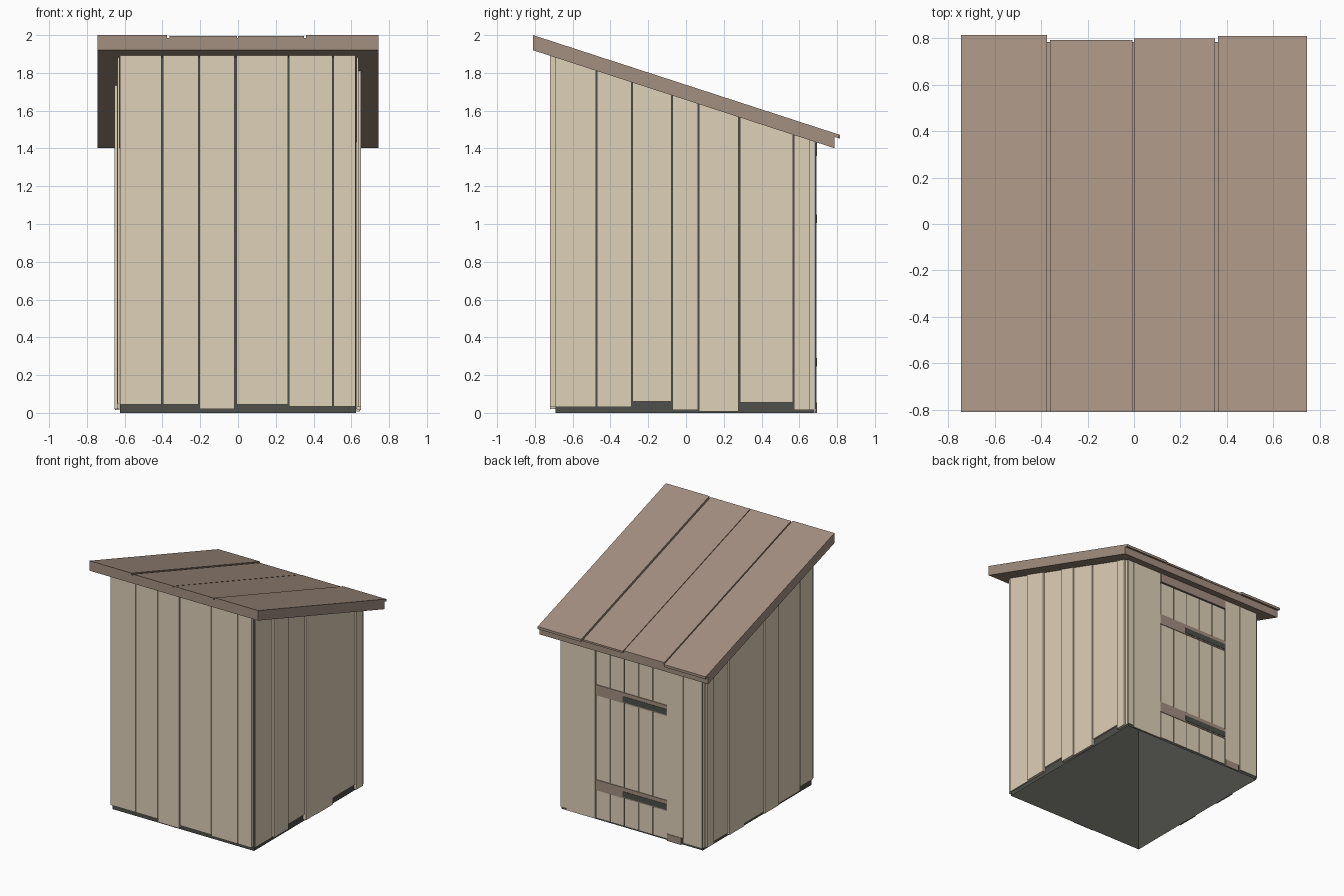
import bpy
import bmesh

cube = bpy.data.objects.get("Cube")
if cube:
    bpy.data.objects.remove(cube, do_unlink=True)


def material(name, r, g, b):
    m = bpy.data.materials.new(name)
    m.use_nodes = True
    m.diffuse_color = (r, g, b, 1)
    m.node_tree.nodes["Principled BSDF"].inputs["Base Color"].default_value = (r, g, b, 1)
    return m


beige = material("pale_wood", 0.74, 0.635, 0.48)
brown = material("brown_wood", 0.37, 0.276, 0.216)
dark = material("dark_grey", 0.077, 0.08, 0.068)

SLOPE = 0.325


def under_roof(y):
    return 1.92 - SLOPE * (y + 0.81)


def above(offset):
    return lambda y: under_roof(y) + offset


def block(name, mat, xs, ys, bottom, top, open_ends=False):
    """Box whose bottom and top are heights or functions of y."""
    bm = bmesh.new()
    bmesh.ops.create_cube(bm, size=1)
    if open_ends:
        ends = [f for f in bm.faces if abs(f.calc_center_median().z) > 0.4]
        bmesh.ops.delete(bm, geom=ends, context="FACES_ONLY")
    for v in bm.verts:
        x, y = xs[v.co.x > 0], ys[v.co.y > 0]
        z = top if v.co.z > 0 else bottom
        v.co = (x, y, z(y) if callable(z) else z)
    mesh = bpy.data.meshes.new(name)
    bm.to_mesh(mesh)
    bm.free()
    mesh.materials.append(mat)
    obj = bpy.data.objects.new(name, mesh)
    bpy.context.collection.objects.link(obj)


# Hollow dark inner walls, open at the ground
block("inner_walls", dark, (-0.625, 0.625), (-0.69, 0.68), 0, under_roof, open_ends=True)

# Front boards: left edge, right edge, bottom height
front = [(-0.625, -0.404, 0.045), (-0.398, -0.21, 0.045), (-0.205, -0.018, 0.02),
         (-0.009, 0.264, 0.045), (0.27, 0.5, 0.035), (0.506, 0.622, 0.035)]
for a, b, low in front:
    block("front_board", beige, (a, b), (-0.72, -0.692), low, under_roof)

# Side boards: front edge, back edge, bottom height, outer face
left_side = [(-0.69, -0.477, 0.03, 0.637), (-0.472, -0.289, 0.03, 0.65),
             (-0.283, -0.076, 0.06, 0.64), (-0.071, 0.064, 0.015, 0.65),
             (0.069, 0.279, 0.008, 0.645), (0.285, 0.566, 0.055, 0.64),
             (0.572, 0.655, 0.015, 0.648), (0.655, 0.68, 0.015, 0.635)]
right_side = [(-0.69, -0.535, 0.05, 0.638), (-0.529, -0.244, 0.02, 0.64),
              (-0.239, -0.064, 0.02, 0.655), (-0.058, 0.186, 0.03, 0.645),
              (0.192, 0.376, 0.015, 0.65), (0.382, 0.566, 0.03, 0.64),
              (0.572, 0.655, 0.02, 0.65), (0.655, 0.68, 0.02, 0.635)]
for name, sign, boards in (("left_board", 1, left_side), ("right_board", -1, right_side)):
    for a, b, low, out in boards:
        xs = sorted((sign * 0.627, sign * out))
        block(name, beige, xs, (a, b), low, under_roof)

# Back boards on both sides of the door
back = [(0.582, 0.63, 0.02, 0.687), (0.32, 0.577, 0.005, 0.69),
        (-0.455, -0.317, 0.055, 0.69), (-0.625, -0.461, 0.02, 0.688)]
for a, b, low, out in back:
    block("back_board", beige, (a, b), (0.682, out), low, under_roof)
block("door_frame_foot", brown, (-0.44, -0.317), (0.682, 0.694), 0, 0.055)

# Door with planks, rails and strap hinges
planks, door_w = 5, 0.63
step = door_w / planks
for i in range(planks):
    x = -door_w / 2 + i * step
    block("door_plank", beige, (x + 0.003, x + step - 0.003), (0.682, 0.686), 0.015, 1.35)
block("door_lintel", brown, (-0.315, 0.315), (0.682, 0.694), 1.36, under_roof)
for z in (0.235, 0.995):
    block("door_rail", brown, (-0.315, 0.318), (0.682, 0.691), z, z + 0.085)
    block("strap_hinge", dark, (-0.312, 0.075), (0.684, 0.694), z + 0.01, z + 0.055)

# Roof slab and overlapping planks: left edge, right edge, back end, height
block("roof_slab", brown, (-0.745, 0.745), (-0.81, 0.785), under_roof, above(0.064))
roof = [(-0.745, -0.375, 0.815, 0.08), (-0.362, -0.006, 0.792, 0.075),
        (-0.001, 0.35, 0.8, 0.075), (0.361, 0.745, 0.81, 0.08)]
for a, b, end, high in roof:
    block("roof_plank", brown, (a, b), (-0.811, end), above(0.06), above(high))
